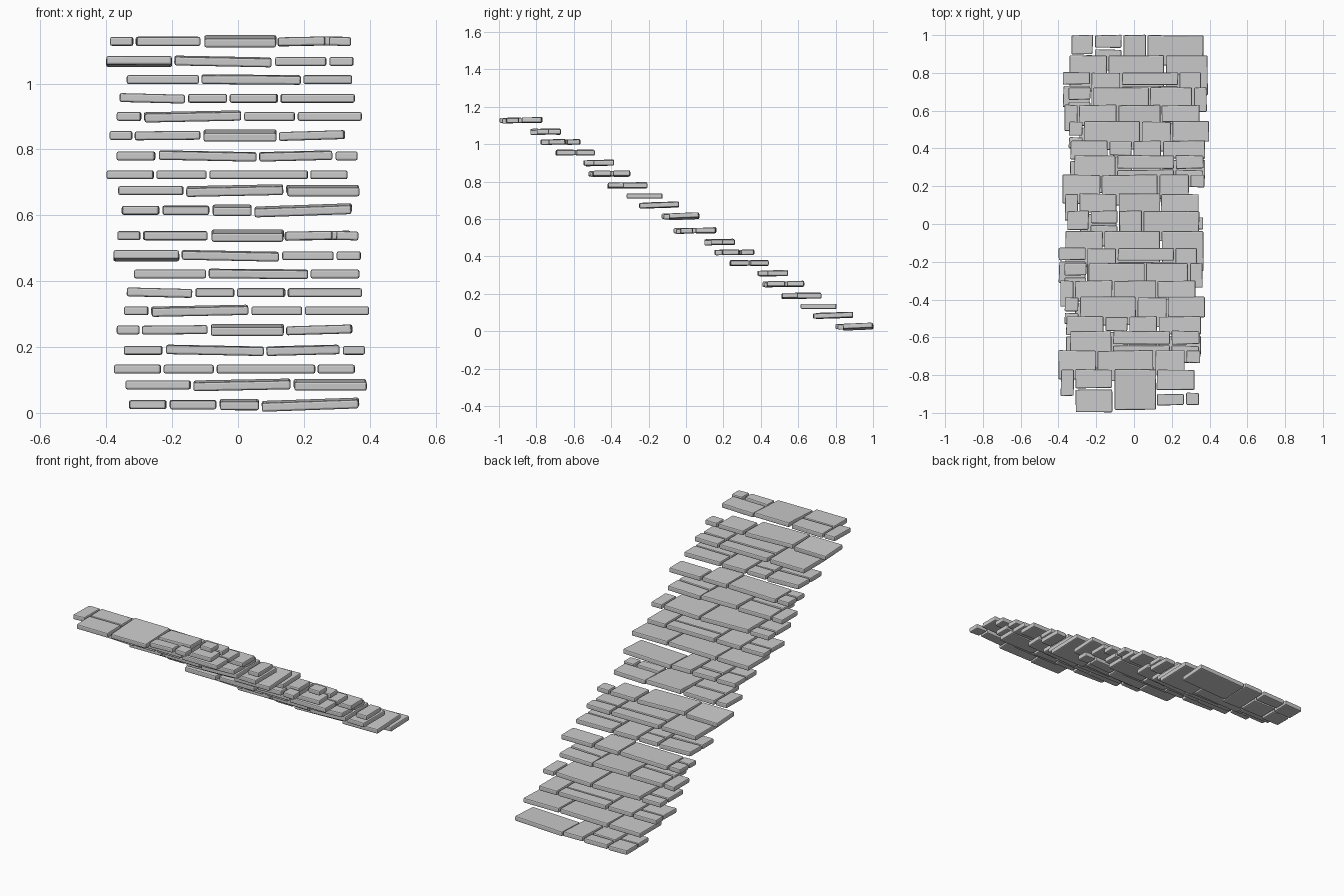
import bpy, bmesh, random
from mathutils import Matrix, Euler

random.seed(4)
THICK = 0.027
FLIGHT = (-0.022, -0.93, 0.59)      # offset of the upper flight


def slab_mesh(sx, sy):
    """Slightly irregular stone slab with worn edges."""
    bm = bmesh.new()
    bmesh.ops.create_cube(bm, size=1, matrix=Matrix.Diagonal((sx, sy, THICK, 1)))
    for s in (-1, 1):
        for t in (-1, 1):
            dx, dy = random.uniform(-.002, .002), random.uniform(-.003, .003)
            for v in bm.verts:
                if v.co.x * s > 0 and v.co.y * t > 0:
                    v.co.x += dx
                    v.co.y += dy
    bmesh.ops.bevel(bm, geom=bm.edges[:], offset=.006, segments=2,
                    profile=.5, affect='EDGES')
    me = bpy.data.meshes.new("stone_slab")
    bm.to_mesh(me)
    bm.free()
    return me


def slab(x0, x1, y0, y1, z, roll=0, pitch=0):
    me = slab_mesh(x1 - x0, y1 - y0)
    for k in (0, 1):
        ob = bpy.data.objects.new("stone_slab", me)
        ob.location = ((x0 + x1) / 2 + k * FLIGHT[0],
                       (y0 + y1) / 2 + k * FLIGHT[1], z + k * FLIGHT[2])
        ob.rotation_euler = Euler((pitch, roll, 0))
        bpy.context.collection.objects.link(ob)


def row(z, y, x, stones, gap=.010):
    """One step: stones are (width, depths from the front, roll, pitch)."""
    for w, depths, roll, pitch in stones:
        edge = y
        for d in depths:
            slab(x, x + w, edge - d, edge, z, roll, pitch)
            edge -= d + .008
        x += w + gap


# ten steps, from the bottom up
row(.025, 1.0, -.33, [(.112, (.10, .09), 0, 0), (.142, (.068, .11), 0, .02),
                      (.118, (.19,), 0, .04), (.295, (.16,), -.035, .04)])
row(.085, .893, -.34, [(.195, (.19,), 0, 0), (.295, (.20,), -.02, .03),
                       (.22, (.212,), 0, .04)])
row(.133, .803, -.375, [(.14, (.065, .11), 0, 0), (.152, (.18,), 0, 0),
                        (.296, (.065, .11), 0, 0), (.11, (.19,), 0, 0)])
row(.19, .722, -.345, [(.115, (.065, .13), 0, 0), (.297, (.20,), .02, .01),
                       (.22, (.21,), -.025, .01), (.068, (.13,), 0, 0)])
row(.252, .63, -.37, [(.07, (.135,), 0, 0), (.196, (.11, .10), -.01, 0),
                      (.222, (.21,), 0, .05), (.198, (.09, .10), -.03, 0)])
row(.31, .543, -.345, [(.072, (.075, .06), 0, 0), (.295, (.15,), -.02, .03),
                       (.152, (.16,), 0, 0), (.194, (.105,), 0, 0)])
row(.365, .44, -.337, [(.197, (.10, .10), .025, 0), (.118, (.075, .12), 0, 0),
                       (.144, (.20,), 0, 0), (.224, (.095, .10), 0, 0)])
row(.422, .363, -.315, [(.217, (.20,), 0, 0), (.300, (.07, .13), .008, .02),
                        (.145, (.07, .09), 0, .01)])
row(.477, .26, -.377, [(.197, (.155,), 0, -.05), (.295, (.16,), .02, .02),
                       (.154, (.13,), 0, 0), (.073, (.065,), 0, 0)])
# top step of each flight
T = .538
for s in [(-.365, -.297, .02, .16, 0, 0), (-.287, -.092, .06, .16, 0, 0),
          (-.287, -.092, -.068, .052, 0, .01), (-.082, .138, -.055, .16, 0, .05),
          (.143, .342, .05, .16, -.02, 0), (.143, .287, -.03, .03, -.02, 0),
          (.297, .365, -.03, .035, .03, 0)]:
    slab(*s[:4], T, *s[4:])
